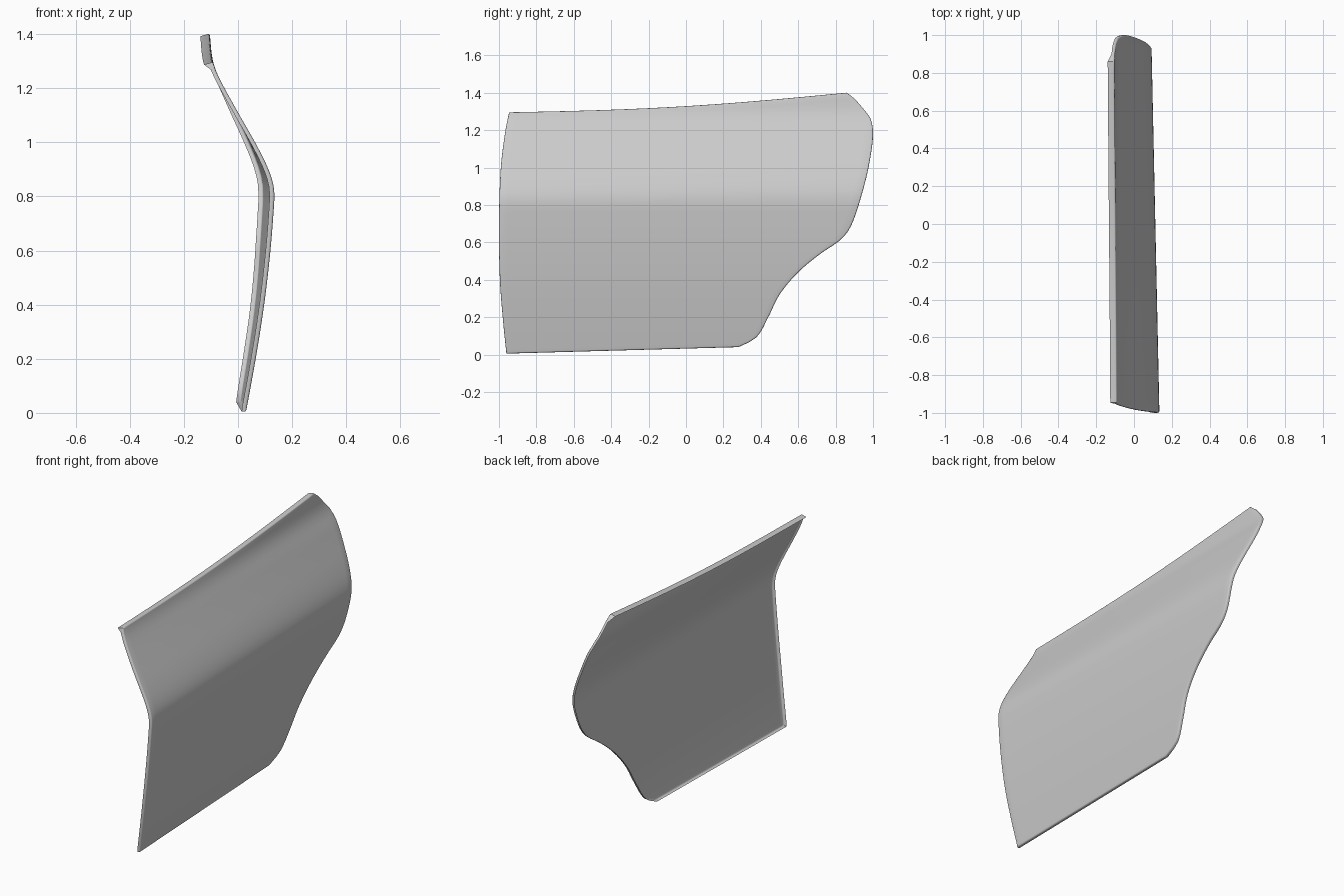
import bpy
import math
from mathutils import Vector

default_cube = bpy.data.objects.get("Cube")
if default_cube:
    bpy.data.objects.remove(default_cube, do_unlink=True)

ROWS, COLUMNS = 48, 40
BELT, TOP = 0.82, 1.295
EDGE_RADIUS, FLANGE, TOP_LIP = 0.008, 0.018, 0.036

# Height against sideways position, and height against edge position
profile = [(0, .03), (.2, .066), (.4, .097), (.6, .12), (.78, .134), (.82, .134),
           (.86, .127), (.92, .104), (1, .063), (1.1, .006), (1.2, -.05),
           (1.26, -.08), (1.31, -.095), (1.4, -.104)]
front_edge = [(0, -.96), (.2, -.98), (.4, -.995), (.7, -1), (1, -.99),
              (1.2, -.965), (1.3, -.945)]
rear_edge = [(.04, .28), (.085, .37), (.2, .44), (.32, .5), (.44, .6), (.54, .72),
             (.6, .81), (.65, .86), (.73, .9), (.93, .96), (1.08, .99), (1.18, 1),
             (1.255, .99), (1.29, .968), (1.385, .885), (1.4, .86)]


def curve_at(points, t):
    """Smooth value through a list of (position, value) points."""
    last = len(points) - 1
    t = min(max(t, points[0][0]), points[-1][0])
    k = next(i for i in range(last) if t <= points[i + 1][0])

    def slope(i):
        a, b = points[max(i - 1, 0)], points[min(i + 1, last)]
        return (b[1] - a[1]) / (b[0] - a[0])

    (t0, v0), (t1, v1) = points[k], points[k + 1]
    h = t1 - t0
    s = (t - t0) / h
    blend = s * s * (3 - 2 * s)
    return (v0 + (v1 - v0) * blend + h * s * (1 - s) ** 2 * slope(k)
            - h * s * s * (1 - s) * slope(k + 1))


def on_panel(y, z):
    """Point on the outer skin, which narrows toward the rear below the shoulder."""
    fade = min(max((1.2 - z) / (1.2 - BELT), 0), 1)
    taper = 0.043 * fade * (y + 1) / 2
    return Vector((curve_at(profile, z) - taper, y, z))


# Outer skin as a grid between the front and rear edges
outline = {}
for i in range(ROWS + 1):
    z_front = 0.005 + (TOP - 0.005) * i / ROWS
    upper = max(0, (z_front - BELT) / (TOP - BELT))
    lower = max(0, 1 - z_front / BELT)
    z_rear = z_front + 0.035 * lower + 0.105 * upper
    y0, y1 = curve_at(front_edge, z_front), curve_at(rear_edge, z_rear)
    for j in range(COLUMNS + 1):
        u = j / COLUMNS
        sag = 0.022 * upper ** 2 * math.sin(math.pi * u)
        outline[i, j] = (y0 + (y1 - y0) * u, z_front + (z_rear - z_front) * u - sag)

# Boundary, anticlockwise from the lower front corner
border = ([(0, j) for j in range(COLUMNS)]
          + [(i, COLUMNS) for i in range(ROWS)]
          + [(ROWS, j) for j in range(COLUMNS, 0, -1)]
          + [(i, 0) for i in range(ROWS, 0, -1)])
count = len(border)
outward = []
for k, key in enumerate(border):
    here = Vector(outline[key])
    before = (here - Vector(outline[border[k - 1]])).normalized()
    after = (Vector(outline[border[(k + 1) % count]]) - here).normalized()
    n0, n1 = Vector((before.y, -before.x)), Vector((after.y, -after.x))
    outward.append((n0 + n1) / max(1 + n0.dot(n1), 0.5))

for key, direction in zip(border, outward):
    outline[key] = tuple(Vector(outline[key]) - direction * EDGE_RADIUS)

verts, index = [], {}
for key, (y, z) in outline.items():
    index[key] = len(verts)
    verts.append(on_panel(y, z))
faces = [(index[i, j], index[i, j + 1], index[i + 1, j + 1], index[i + 1, j])
         for i in range(ROWS) for j in range(COLUMNS)]

# Rounded edge and inward flange, deeper along the top
ring = [index[key] for key in border]
base = [verts[n].copy() for n in ring]
for step in range(1, 5):
    angle = min(step, 3) * math.pi / 6
    new_ring = []
    for key, point, direction in zip(border, base, outward):
        depth = EDGE_RADIUS * (1 - math.cos(angle))
        drop = 0
        if step == 4:
            on_top = key[0] == ROWS
            depth = TOP_LIP if on_top else FLANGE
            drop = 0.008 if on_top else 0
        out = direction * EDGE_RADIUS * math.sin(angle)
        new_ring.append(len(verts))
        verts.append(point + Vector((-depth, out.x, out.y - drop)))
    for k in range(count):
        n = (k + 1) % count
        faces.append((ring[k], new_ring[k], new_ring[n], ring[n]))
    ring = new_ring

mesh = bpy.data.meshes.new("door_panel")
mesh.from_pydata(verts, [], faces)
panel = bpy.data.objects.new("door_panel", mesh)
bpy.context.collection.objects.link(panel)

# Plain grey finish
grey = bpy.data.materials.new("light_grey")
grey.use_nodes = True
colour = (0.6, 0.6, 0.6, 1)
grey.diffuse_color = colour
grey.node_tree.nodes["Principled BSDF"].inputs["Base Color"].default_value = colour
mesh.materials.append(grey)

bpy.ops.object.select_all(action="DESELECT")
panel.select_set(True)
bpy.context.view_layer.objects.active = panel
bpy.ops.object.shade_smooth_by_angle(angle=math.radians(40))
